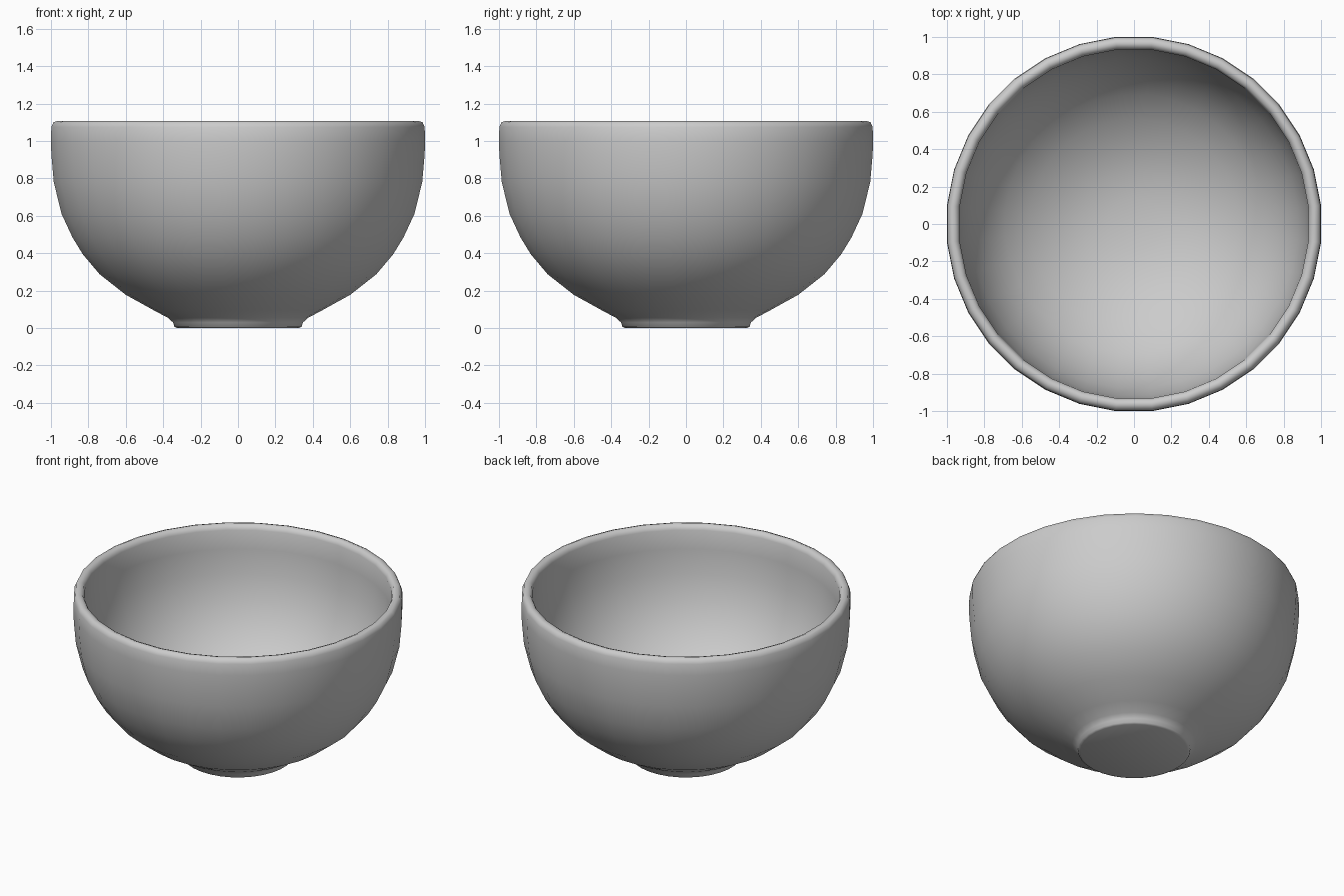
import bpy, bmesh, math

if "Cube" in bpy.data.objects:
    bpy.data.objects.remove(bpy.data.objects["Cube"])

SIDES = 32
STEP = 2 * math.pi / SIDES
K = 1 / math.cos(STEP / 2)  # flats, not corners, face the axes

# Cross-section: foot, outer wall, rounded rim, inner wall down to the floor
profile = [
    (0.325, 0.0), (0.34, 0.007), (0.347, 0.03), (0.375, 0.055), (0.45, 0.095),
    (0.60, 0.178), (0.74, 0.288), (0.83, 0.395), (0.885, 0.485), (0.943, 0.61),
    (0.985, 0.78), (0.998, 0.93), (1.0, 1.0), (0.998, 1.075), (0.987, 1.1),
    (0.965, 1.108), (0.943, 1.1), (0.932, 1.075),
    (0.93, 0.95), (0.915, 0.79), (0.875, 0.63), (0.82, 0.515), (0.77, 0.435),
    (0.69, 0.34), (0.56, 0.24), (0.42, 0.165), (0.28, 0.115), (0.14, 0.092),
]


def lathe(name, points, floor_z):
    bm = bmesh.new()
    rings = []
    for r, z in points:
        rings.append([bm.verts.new((r * K * math.cos((i + 0.5) * STEP),
                                    r * K * math.sin((i + 0.5) * STEP), z))
                      for i in range(SIDES)])
    for a, b in zip(rings, rings[1:]):
        for i in range(SIDES):
            j = (i + 1) % SIDES
            bm.faces.new((a[i], a[j], b[j], b[i]))
    # Foot underside and inside floor
    bm.faces.new(rings[0][::-1])
    centre = bm.verts.new((0, 0, floor_z))
    for i in range(SIDES):
        bm.faces.new((rings[-1][i], rings[-1][(i + 1) % SIDES], centre))
    bmesh.ops.recalc_face_normals(bm, faces=bm.faces)
    mesh = bpy.data.meshes.new(name)
    bm.to_mesh(mesh)
    bm.free()
    obj = bpy.data.objects.new(name, mesh)
    bpy.context.collection.objects.link(obj)
    return obj


bowl = lathe("bowl", profile, 0.085)
bpy.context.view_layer.objects.active = bowl
bowl.select_set(True)
bpy.ops.object.shade_smooth_by_angle(angle=math.radians(60))
